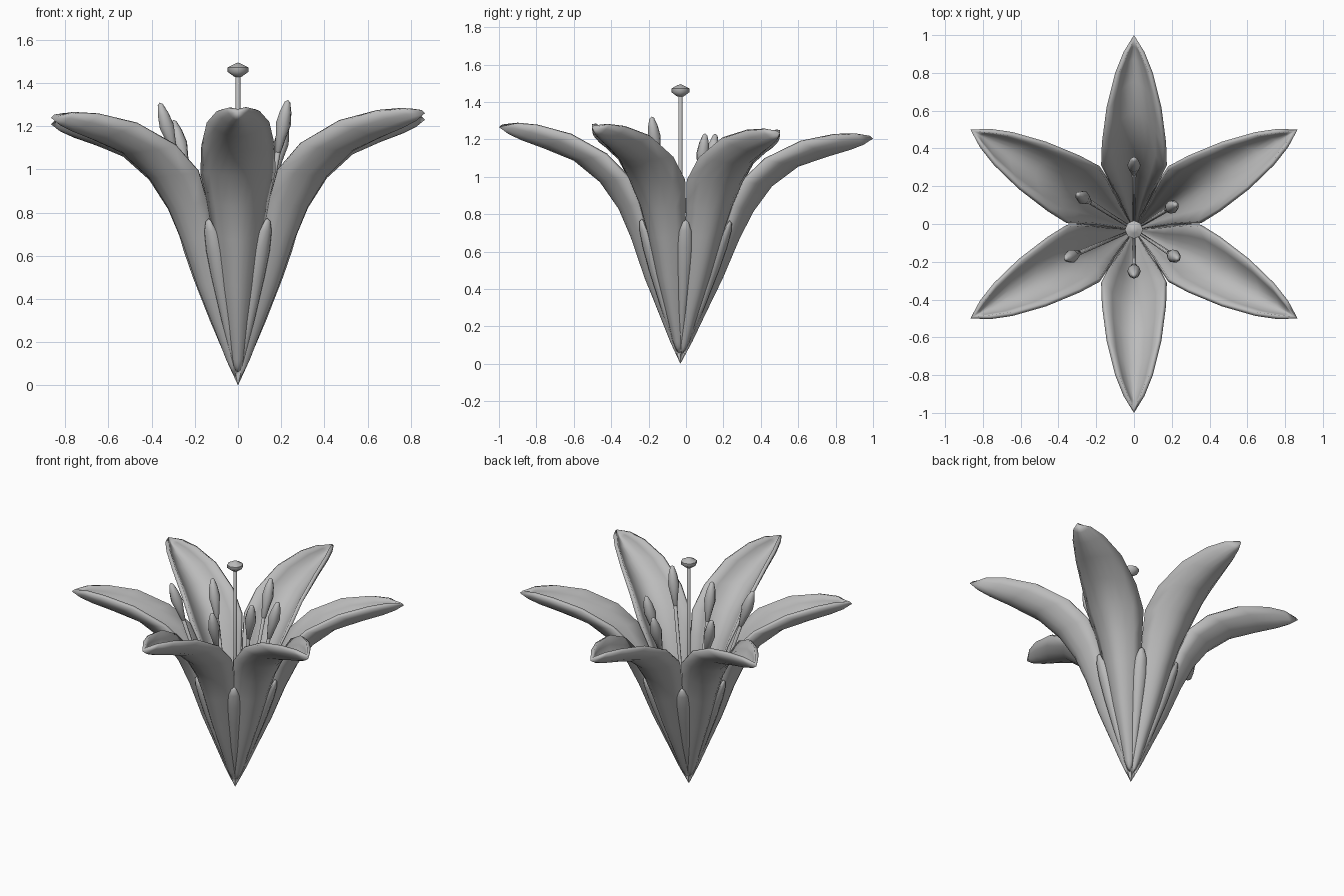
import bpy, bmesh, math
from mathutils import Vector, Matrix

cube = bpy.data.objects.get("Cube")
if cube:
    bpy.data.objects.remove(cube, do_unlink=True)

grey = bpy.data.materials.new("flower_grey")
grey.use_nodes = True
COLOUR = (0.5, 0.5, 0.5, 1)
grey.diffuse_color = COLOUR
grey.node_tree.nodes["Principled BSDF"].inputs["Base Color"].default_value = COLOUR


def finish(name, bm, angle=60):
    bmesh.ops.recalc_face_normals(bm, faces=bm.faces)
    mesh = bpy.data.meshes.new(name)
    bm.to_mesh(mesh)
    bm.free()
    mesh.materials.append(grey)
    obj = bpy.data.objects.new(name, mesh)
    bpy.context.collection.objects.link(obj)
    bpy.ops.object.select_all(action='DESELECT')
    obj.select_set(True)
    bpy.context.view_layer.objects.active = obj
    bpy.ops.object.shade_smooth_by_angle(angle=math.radians(angle))
    return obj


def place(along, across, z, azimuth):
    """Turn a point about the flower axis, with the slight lean of the bloom."""
    p = Matrix.Rotation(azimuth, 3, 'Z') @ Vector((along, across, z))
    p.y -= 0.03 * max(0, 1 - z / 0.8)
    p.z += (0.01 * p.x - 0.025 * p.y) * z
    return p


def skin(bm, rings, closed):
    """Join rows of vertices; a row of one vertex makes a point."""
    for a, b in zip(rings, rings[1:]):
        n = max(len(a), len(b))
        for i in range(n if closed else n - 1):
            j = (i + 1) % n
            quad = [a[i % len(a)], a[j % len(a)], b[j % len(b)], b[i % len(b)]]
            bm.faces.new(list(dict.fromkeys(quad)))


# Petal stations: keel distance, keel height, edge distance, half width, edge height
PETAL = [
    (0, 0, 0, 0, 0), (.06, .12, .045, .026, .12), (.13, .28, .09, .052, .28),
    (.21, .46, .145, .084, .47), (.29, .67, .205, .118, .70),
    (.36, .82, .25, .144, .85), (.46, .96, .31, .174, .98),
    (.60, 1.07, .43, .17, 1.10), (.76, 1.13, .62, .145, 1.20),
    (.88, 1.17, .80, .10, 1.245), (.95, 1.20, .91, .056, 1.255),
    (1, 1.235, 1, 0, 1.235)]
COLUMNS = 8


def petal(azimuth, name):
    bm = bmesh.new()
    rows = []
    for ka, kz, ea, w, ez in PETAL:
        steps = [2 * i / COLUMNS - 1 for i in range(COLUMNS + 1)] if w else [0]
        rows.append([bm.verts.new(place(ka + (ea - ka) * u * u, w * u,
                                        kz + (ez - kz) * u * u, azimuth))
                     for u in steps])
    skin(bm, rows, False)
    obj = finish(name, bm)
    # Make the outside of the cup the front of the faces
    keel_face = obj.data.polygons[len(obj.data.polygons) // 2]
    if keel_face.normal.z > 0:
        obj.data.flip_normals()
    # Thickness grows inwards and fades out at the base
    group = obj.vertex_groups.new(name="thickness")
    for v in obj.data.vertices:
        group.add([v.index], min(1, v.co.z / 0.4), 'REPLACE')
    solid = obj.modifiers.new("thickness", 'SOLIDIFY')
    solid.thickness = 0.022
    solid.offset = -1
    solid.vertex_group = "thickness"


# Rib stations: height, distance from axis, half width
RIB = [(.10, .045, 0), (.30, .118, .02), (.50, .188, .034), (.62, .226, .04),
       (.71, .257, .032), (.755, .272, .016), (.77, .27, 0)]


def rib(azimuth, name):
    bm = bmesh.new()
    rows = []
    for z, r, w in RIB:
        turns = [math.tau * i / 8 for i in range(8)] if w else [0]
        rows.append([bm.verts.new(place(r + 0.6 * w * math.cos(t),
                                        w * math.sin(t), z, azimuth))
                     for t in turns])
    skin(bm, rows, True)
    finish(name, bm)


def lathe(name, start, end, profile, sides=8):
    """Revolve (radius, distance) points about the line from start to end."""
    axis = (end - start).normalized()
    turn = axis.to_track_quat('Z', 'Y')
    bm = bmesh.new()
    rows = []
    for r, d in profile:
        turns = [math.tau * i / sides for i in range(sides)] if r else [0]
        rows.append([bm.verts.new(start + turn @ Vector((r * math.cos(t),
                                                         r * math.sin(t), d)))
                     for t in turns])
    skin(bm, rows, True)
    finish(name, bm)


# Six petals, with a rib over each seam
for k in range(6):
    petal(math.radians(30 + 60 * k), f"petal_{k + 1}")
    rib(math.radians(60 * k), f"seam_rib_{k + 1}")

# Stamens: filament and anther, given by the anther's middle and top height
root = Vector((0, -.03, .1))
STAMENS = [(0, .31, 1.24), (-.27, .14, 1.23), (.2, .09, 1.23),
           (-.33, -.17, 1.31), (.21, -.17, 1.32), (0, -.25, 1.24)]
for k, (x, y, top) in enumerate(STAMENS):
    middle = Vector((x, y, top - .11))
    length = (middle - root).length
    lathe(f"filament_{k + 1}", root, middle,
          [(0, 0), (.007, .01), (.013, length), (0, length + .01)], 6)
    lathe(f"anther_{k + 1}", root, middle,
          [(0, length - .15), (.014, length - .13), (.025, length - .06),
           (.036, length), (.027, length + .06), (.013, length + .105),
           (0, length + .115)])

# Pistil: stalk and its flattened cap
foot, head = Vector((0, -.03, 0)), Vector((0, -.03, 1.5))
lathe("pistil_stalk", foot, head, [(0, .1), (.012, .11), (.011, 1.44), (0, 1.45)])
lathe("pistil_cap", foot, head,
      [(0, 1.425), (.018, 1.43), (.048, 1.452), (.048, 1.472), (.018, 1.488),
       (0, 1.495)])
